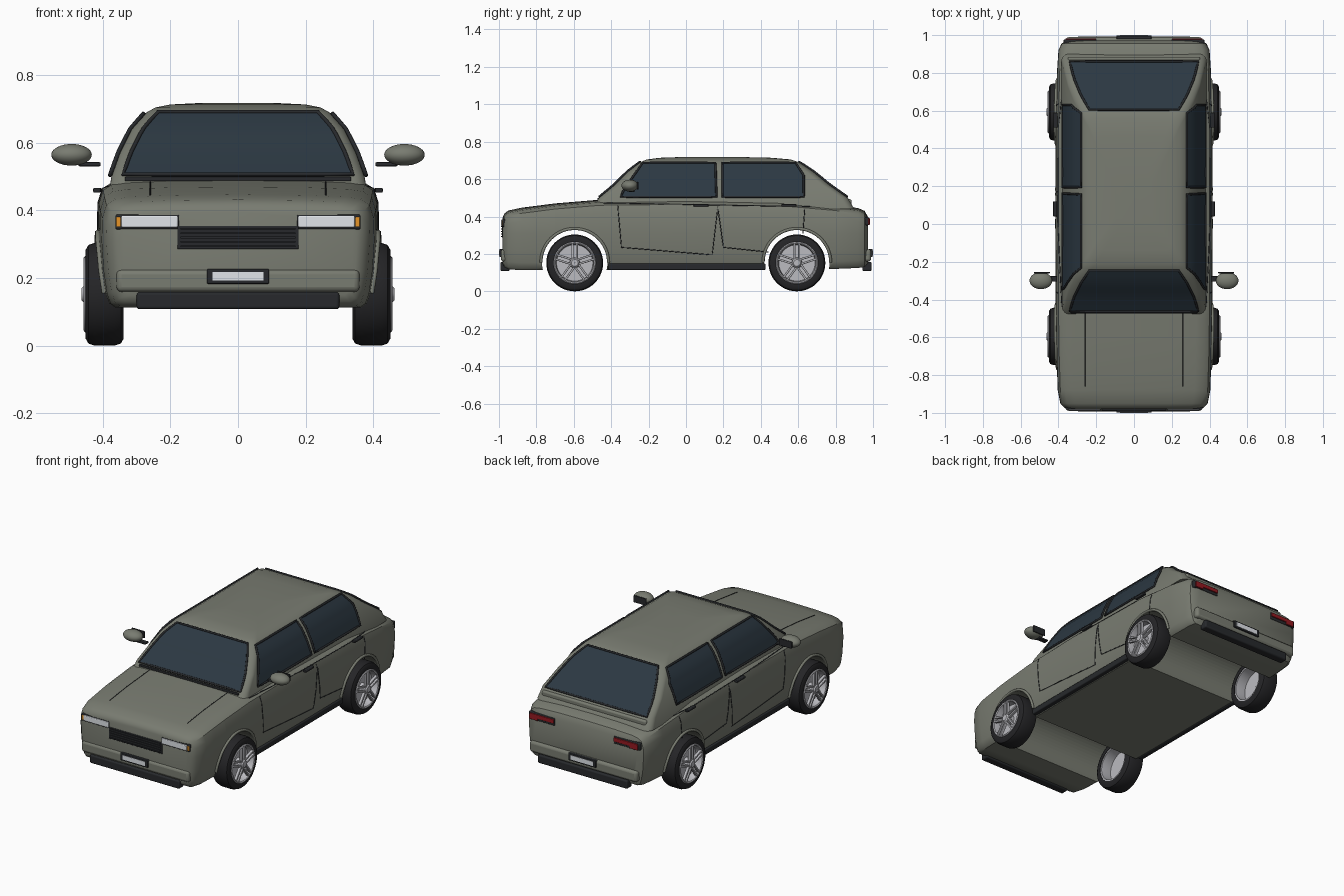
import bpy, bmesh, math
from mathutils import Matrix, Vector

if "Cube" in bpy.data.objects:
    bpy.data.objects.remove(bpy.data.objects["Cube"])


def mat(name, *c):
    m = bpy.data.materials.new(name)
    m.diffuse_color = (*c, 1)
    m.use_nodes = True
    m.node_tree.nodes["Principled BSDF"].inputs["Base Color"].default_value = m.diffuse_color
    return m


PAINT = mat("paint", .19, .20, .165)
GLASS = mat("glass", .025, .04, .055)
BLACK = mat("black_trim", .02, .022, .025)
TYRE = mat("rubber", .018, .018, .02)
ALLOY = mat("alloy", .5, .5, .53)
WHITE = mat("lamp_white", .75, .78, .82)
AMBER = mat("amber", .8, .3, .02)
RED = mat("red", .3, .01, .015)


def finish(ob, m, mirror=False, bevel=0, angle=35):
    bpy.context.collection.objects.link(ob)
    ob.data.materials.append(m)
    if bevel:
        b = ob.modifiers.new("bevel", 'BEVEL')
        b.width, b.segments = bevel, 3
    if mirror:
        ob.modifiers.new("mirror", 'MIRROR')
    if ob.type == 'MESH':
        bpy.ops.object.select_all(action='DESELECT')
        ob.select_set(True)
        bpy.context.view_layer.objects.active = ob
        bpy.ops.object.shade_smooth_by_angle(angle=math.radians(angle))
    return ob


def mesh(name, verts, faces, m, **k):
    me = bpy.data.meshes.new(name)
    me.from_pydata(verts, [], faces)
    bm = bmesh.new()
    bm.from_mesh(me)
    bmesh.ops.recalc_face_normals(bm, faces=bm.faces)
    bm.to_mesh(me)
    return finish(bpy.data.objects.new(name, me), m, **k)


def loft(name, rings, m, wrap=False, **k):
    n, c = len(rings[0]), len(rings)
    f = [(i * n + j, i * n + (j + 1) % n, (i + 1) % c * n + (j + 1) % n, (i + 1) % c * n + j)
         for i in range(c if wrap else c - 1) for j in range(n)]
    if not wrap:
        f += [tuple(range(n)), tuple(range((c - 1) * n, c * n))]
    return mesh(name, [p for r in rings for p in r], f, m, **k)


def boxes(name, items, m, **k):
    bm = bmesh.new()
    for c, s, *r in items:
        M = (r[0] if r else Matrix()) @ Matrix.Translation(c) @ Matrix.Diagonal((*s, 1))
        bmesh.ops.create_cube(bm, size=1, matrix=M)
    me = bpy.data.meshes.new(name)
    bm.to_mesh(me)
    return finish(bpy.data.objects.new(name, me), m, **k)


def tube(name, pts, r, m, closed=False, mirror=False):
    cu = bpy.data.curves.new(name, 'CURVE')
    cu.dimensions, cu.bevel_depth, cu.bevel_resolution = '3D', r, 2
    cu.use_fill_caps = True
    s = cu.splines.new('POLY')
    s.points.add(len(pts) - 1)
    for p, q in zip(s.points, pts):
        p.co = (*q, 1)
    s.use_cyclic_u = closed
    return finish(bpy.data.objects.new(name, cu), m, mirror=mirror)


def lerp(table, t):
    for a, b in zip(table, table[1:]):
        if t <= b[0]:
            u = max(0, (t - a[0]) / (b[0] - a[0]))
            return [p + (q - p) * u for p, q in zip(a[1:], b[1:])]
    return list(table[-1][1:])


# Lower body: y, half width, top, bottom
BODY = [(-.98, .35, .395, .15), (-.972, .368, .415, .13), (-.95, .388, .432, .118), (-.88, .402, .447, .113),
        (-.7, .408, .47, .113), (-.46, .412, .49, .115), (0, .415, .495, .115), (.5, .412, .488, .115),
        (.8, .406, .462, .12), (.92, .398, .445, .125), (.955, .382, .43, .13), (.972, .35, .40, .15)]


def section(y):
    w, t, b = lerp(BODY, y)
    return [(0, t), (.5 * w, t - .002), (.8 * w, t - .007), (.91 * w, t - .014), (.97 * w, t - .03),
            (w, t - .07), (1.005 * w, .31), (.99 * w, .22), (.965 * w, b + .04), (.94 * w, b + .012), (.9 * w, b)]


def side_x(y, z):
    return lerp([(q, p) for p, q in reversed(section(y))], z)[0]


rings = []
for y in sorted({b[0] for b in BODY} | {-.8 + .1 * i for i in range(17)}):
    s = section(y)
    rings.append([(x, y, z) for x, z in s] + [(-x, y, z) for x, z in reversed(s[1:])])
body = loft("lower_body", rings, PAINT)

# Wheel arches cut through the body
WY = (-.595, .593)
for y in WY:
    bpy.ops.mesh.primitive_cylinder_add(vertices=64, radius=.175, depth=2, location=(0, y, .155),
                                        rotation=(0, math.pi / 2, 0))
    cut = bpy.context.object
    cut.hide_render = True
    bo = body.modifiers.new("arch", 'BOOLEAN')
    bo.object, bo.solver = cut, 'EXACT'
    bpy.context.view_layer.objects.active = body
    bpy.ops.object.modifier_apply(modifier="arch")
    bpy.data.objects.remove(cut)
    arc = [(y + .18 * math.cos(a), .155 + .18 * math.sin(a)) for a in [math.pi * i / 32 for i in range(33)]]
    tube("arch_flare", [(side_x(p, q) + .004, p, q) for p, q in arc], .008, PAINT, mirror=True)

# Cabin: z, half width, front y, rear y
CABIN = [(.44, .385, -.5, .90), (.50, .375, -.465, .865), (.57, .35, -.38, .765), (.64, .315, -.31, .68),
         (.69, .272, -.245, .605), (.705, .245, -.21, .56), (.714, .20, -.14, .46), (.719, .10, 0, .25)]
rings = []
for z, w, f, r in CABIN:
    ring, R = [], .04
    for cx, cy, a0 in ((w - R, r - R, 0), (R - w, r - R, 90), (R - w, f + R, 180), (w - R, f + R, 270)):
        ring += [(cx + R * math.cos(math.radians(a0 + 15 * i)), cy + R * math.sin(math.radians(a0 + 15 * i)), z)
                 for i in range(7)]
    rings.append(ring)
loft("cabin", rings, PAINT)


# Windows laid over the cabin, each with a dark seal
def window(name, fn, mirror=False, n=8):
    P = [[fn(i / n, j / n) for i in range(n + 1)] for j in range(n + 1)]
    f = [(j * (n + 1) + i, j * (n + 1) + i + 1, (j + 1) * (n + 1) + i + 1, (j + 1) * (n + 1) + i)
         for j in range(n) for i in range(n)]
    mesh(name, [p for r in P for p in r], f, GLASS, mirror=mirror)
    edge = P[0] + [r[-1] for r in P[1:]] + P[-1][-2::-1] + [r[0] for r in P[-2:0:-1]]
    tube(name + "_seal", edge, .006, BLACK, True, mirror)


def side_glass(left, right):
    def fn(u, v):
        z = .505 + .182 * v
        a, b = lerp(left, z)[0], lerp(right, z)[0]
        return (lerp(CABIN, z)[0] + .006, a + (b - a) * u, z)
    return fn


def end_glass(k, off):
    def fn(u, v):
        z = .507 + .185 * v
        c = lerp(CABIN, z)
        return ((2 * u - 1) * (c[0] - .032), c[k] + off, z)
    return fn


window("front_side_window", side_glass([(.5, -.35), (.54, -.335), (.69, -.23)], [(.5, .163), (.69, .157)]), True)
window("rear_side_window", side_glass([(.5, .195), (.69, .195)], [(.5, .63), (.62, .63), (.69, .585)]), True)
window("windscreen", end_glass(1, -.006))
window("rear_window", end_glass(2, .006))
boxes("cowl", [((0, -.462, .493), (.67, .025, .014))], BLACK, bevel=.004)
boxes("boot_lip", [((0, .86, .475), (.70, .05, .035))], PAINT, bevel=.01)

# Panel seams
DOORS = [[(-.365, .46), (-.345, .235), (.14, .195), (.17, .45), (.2, .235), (.44, .21)],
         [(.635, .44), (.625, .31)], [(-.44, .472), (.8, .45)]]
for path in DOORS:
    pts = []
    for a, b in zip(path, path[1:]):
        pts += [Vector(a).lerp(Vector(b), i / 8) for i in range(9)]
    tube("door_seam", [(side_x(p.x, p.y), p.x, p.y) for p in pts], .0025, BLACK, mirror=True)
tube("bonnet_seam", [(.26, y, lerp(BODY, y)[1] - .004) for y in (-.86, -.7, -.58, -.47)], .002, BLACK, mirror=True)

# Sills and door handles
boxes("sill", [((.392, .005, .132), (.03, .84, .035))], BLACK, mirror=True, bevel=.006)
boxes("door_handle", [((.418, .08, .46), (.022, .08, .014)), ((.416, .55, .46), (.022, .08, .014))],
      BLACK, mirror=True, bevel=.004)

# Wing mirrors
bpy.ops.mesh.primitive_uv_sphere_add(segments=32, ring_count=16, radius=1)
me = bpy.context.object.data
bpy.data.objects.remove(bpy.context.object)
me.transform(Matrix.Translation((.493, -.30, .565)) @ Matrix.Diagonal((.06, .045, .032, 1)))
finish(bpy.data.objects.new("mirror_shell", me), PAINT, mirror=True)
boxes("mirror_stem", [((.44, -.29, .537), (.066, .03, .012))], BLACK, mirror=True, bevel=.004)
boxes("mirror_glass", [((.488, -.258, .565), (.085, .008, .042))], BLACK, mirror=True, bevel=.003)

# Bumpers and plates at both ends
for s, end in ((-1, "front"), (1, "rear")):
    boxes(end + "_bumper", [((0, s * .967, .192), (.72, .045, .066))], PAINT, bevel=.015)
    boxes(end + "_lip", [((0, s * .968, .133), (.60, .05, .05))], BLACK, bevel=.008)
    boxes(end + "_plate_frame", [((0, s * .988, .205), (.185, .02, .044))], BLACK, bevel=.004)
    boxes(end + "_plate", [((0, s * .993, .205), (.15, .014, .026))], WHITE)

# Grille and lamps
boxes("grille", [((0, -.968, .32), (.36, .03, .07))], BLACK, bevel=.004)
boxes("grille_slats", [((0, -.984, .294 + .013 * i), (.34, .008, .005)) for i in range(5)], BLACK)
boxes("headlamp_housing", [((.268, -.962, .366), (.19, .04, .044))], BLACK, mirror=True, bevel=.005)
boxes("headlamp", [((.262, -.967, .367), (.168, .042, .034))], WHITE, mirror=True, bevel=.004)
boxes("indicator", [((.354, -.963, .366), (.014, .04, .03))], AMBER, mirror=True, bevel=.003)
boxes("tail_lamp_housing", [((.285, .957, .375), (.175, .04, .044))], BLACK, mirror=True, bevel=.005)
boxes("tail_lamp", [((.28, .962, .38), (.16, .042, .024)), ((.335, .962, .37), (.055, .042, .03))],
      RED, mirror=True, bevel=.003)


# Wheels
def lathe(name, prof, m, M, n=48):
    rings = [[M @ Vector((x, r * math.cos(2 * math.pi * i / n), r * math.sin(2 * math.pi * i / n)))
              for x, r in prof] for i in range(n)]
    return loft(name, rings, m, wrap=True)


for y in WY:
    for s in (1, -1):
        M = Matrix.Translation((s * .395, y, .152)) @ Matrix.Rotation(0 if s > 0 else math.pi, 4, 'Z')
        lathe("tyre", [(-.055, .11), (-.056, .132), (-.048, .146), (-.03, .152), (.03, .152), (.048, .146),
                       (.056, .132), (.055, .11)], TYRE, M)
        lathe("rim", [(-.052, .113), (.058, .113), (.062, .108), (.058, .102), (.03, .097), (-.052, .1)], ALLOY, M)
        lathe("wheel_disc", [(.012, .001), (.012, .1), (.02, .1), (.02, .001)], ALLOY, M)
        lathe("hub", [(.02, .001), (.02, .028), (.06, .026), (.068, .018), (.068, .001)], ALLOY, M)
        boxes("spokes", [((.053, o, .062), (.018, .011, .088), M @ Matrix.Rotation(2 * math.pi * i / 5, 4, 'X'))
                         for i in range(5) for o in (-.012, .012)], ALLOY, bevel=.003)
